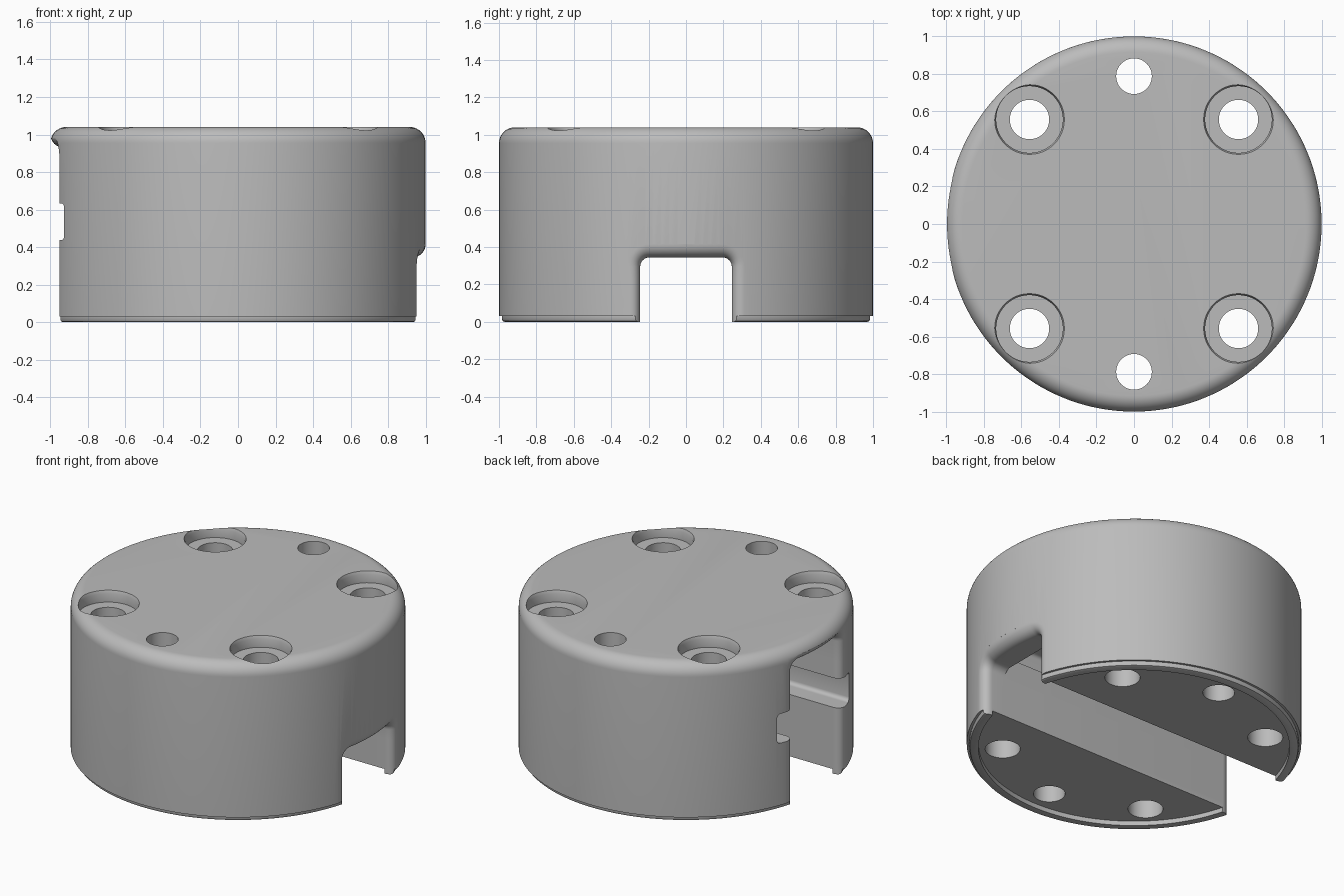
import bpy, bmesh, math
from math import sin, cos, pi, sqrt

old = bpy.data.objects.get("Cube")
if old:
    bpy.data.objects.remove(old, do_unlink=True)

grey = bpy.data.materials.new("plain grey")
grey.use_nodes = True
colour = (0.5, 0.5, 0.5, 1)
grey.diffuse_color = colour
grey.node_tree.nodes["Principled BSDF"].inputs["Base Color"].default_value = colour

R, H = 1.0, 1.04        # body radius and height
HALF = 0.245            # half width of the channel
FILLET = 0.07           # rounding of the channel mouths


def loft(name, rings):
    """Skin closed rings of equal length and cap both ends."""
    bm = bmesh.new()
    rows = [[bm.verts.new(p) for p in ring] for ring in rings]
    n = len(rows[0])
    for a, b in zip(rows, rows[1:]):
        for i in range(n):
            j = (i + 1) % n
            bm.faces.new((a[i], a[j], b[j], b[i]))
    bm.faces.new(rows[0])
    bm.faces.new(rows[-1])
    bmesh.ops.recalc_face_normals(bm, faces=bm.faces)
    mesh = bpy.data.meshes.new(name)
    bm.to_mesh(mesh)
    bm.free()
    ob = bpy.data.objects.new(name, mesh)
    bpy.context.collection.objects.link(ob)
    mesh.materials.append(grey)
    return ob


def turned(name, profile, centre=(0, 0), sides=48):
    """Stack circles given as (radius, height)."""
    return loft(name, [[(centre[0] + r * cos(2 * pi * i / sides),
                         centre[1] + r * sin(2 * pi * i / sides), z)
                        for i in range(sides)] for r, z in profile])


def arch(half, top, corner):
    """Outline of a channel with rounded upper corners, open below the base."""
    side = [(half, -0.2 + (top - corner + 0.2) * k / 8) for k in range(8)]
    side += [(half - corner + corner * cos(a), top - corner + corner * sin(a))
             for a in (pi / 2 * k / 8 for k in range(9))]
    roof = [(half - corner) * (1 - k / 4) for k in range(1, 4)]
    right = side + [(y, top) for y in roof]
    return right + [(0, top)] + [(-y, z) for y, z in reversed(right)]


def channel(name, sign, start, top):
    """Channel running from start out through one side, with a rounded mouth."""
    rings = [[(start, y, z) for y, z in arch(HALF, top, 0.05)]]
    for k in range(9):
        t = pi / 2 * k / 8
        grow, depth = FILLET * (1 - cos(t)), FILLET * (1 - sin(t))
        rings.append([(sign * (sqrt(R * R - y * y) - depth), y, z)
                      for y, z in arch(HALF + grow, top + grow, 0.05 + grow)])
    rings.append([(sign * 1.3, y, z) for _, y, z in rings[-1]])
    return loft(name, rings)


def cut(body, cutter):
    mod = body.modifiers.new("cut", "BOOLEAN")
    mod.operation = "DIFFERENCE"
    mod.solver = "EXACT"
    mod.object = cutter
    bpy.context.view_layer.objects.active = body
    bpy.ops.object.modifier_apply(modifier=mod.name)
    bpy.data.objects.remove(cutter, do_unlink=True)


# Round body with a stepped foot and a rounded top edge
edge = 0.085
profile = [(0.97, 0), (0.98, 0.004), (0.985, 0.015), (0.985, 0.03), (R, 0.03)]
profile += [(R - edge + edge * cos(a), H - edge + edge * sin(a))
            for a in (pi / 2 * k / 10 for k in range(11))]
body = turned("housing", profile, sides=144)

# Recessed underside inside the foot rim
cut(body, turned("underside_recess", [(0.93, -0.1), (0.93, 0.03)], sides=144))

# Tall pocket on one side and low channel on the other
cut(body, channel("tall_pocket", -1, 0.8, 0.93))
cut(body, channel("low_channel", 1, 0.5, 0.345))

# Side grooves in the pocket walls, with rounded corners
c = 0.025
section = [(sy * (0.375 - c) + c * cos(a), 0.535 + sz * (0.097 - c) + c * sin(a))
           for q, (sy, sz) in enumerate([(1, 1), (-1, 1), (-1, -1), (1, -1)])
           for a in (pi / 2 * (q + k / 4) for k in range(5))]
cut(body, loft("groove", [[(x, y, z) for y, z in section] for x in (-1.3, 0.8)]))

# Counterbored screw holes
for sx in (-1, 1):
    for sy in (-1, 1):
        cut(body, turned("screw_hole", [(0.105, -0.2), (0.105, 0.965), (0.178, 0.965),
                                        (0.178, 1.02), (0.186, H), (0.186, 1.2)],
                         (0.557 * sx, 0.557 * sy)))

# Plain through holes
for sy in (-1, 1):
    cut(body, turned("plain_hole", [(0.095, -0.2), (0.095, 1.2)], (0, 0.788 * sy)))

bpy.ops.object.select_all(action="DESELECT")
body.select_set(True)
bpy.context.view_layer.objects.active = body
bpy.ops.object.shade_smooth_by_angle(angle=math.radians(30))
